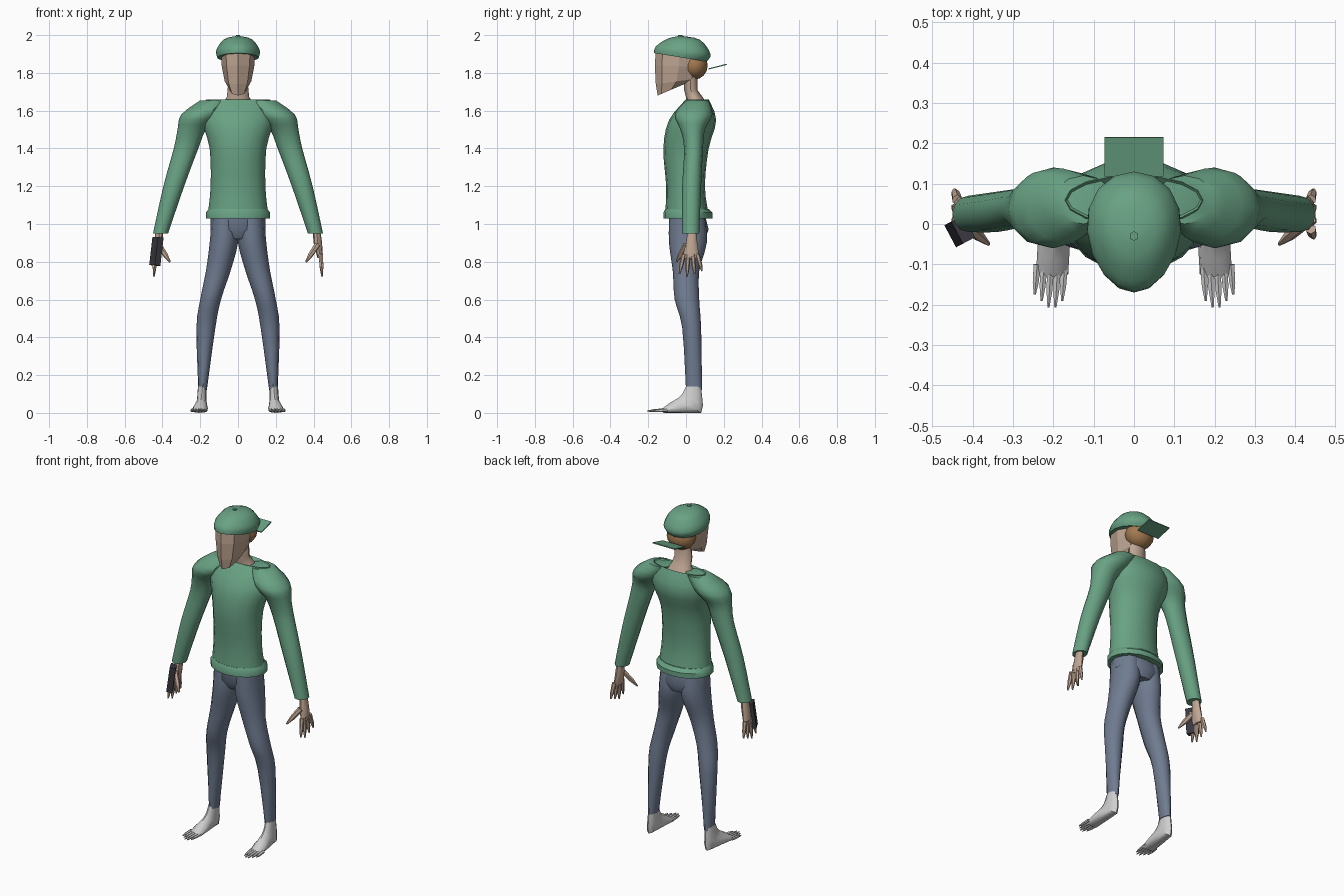
import bpy, bmesh, math
from mathutils import Vector

if "Cube" in bpy.data.objects:
    bpy.data.objects.remove(bpy.data.objects["Cube"])


def material(name, *colour):
    mat = bpy.data.materials.new(name)
    mat.use_nodes = True
    mat.diffuse_color = (*colour, 1)
    mat.node_tree.nodes["Principled BSDF"].inputs["Base Color"].default_value = (*colour, 1)
    return mat


GREEN = material("green cloth", .14, .36, .23)
DENIM = material("blue denim", .16, .2, .28)
SKIN = material("skin", .52, .38, .29)
WHITE = material("pale grey", .62, .62, .62)
HAIR = material("brown hair", .36, .19, .08)
DARK = material("dark plastic", .04, .04, .05)


def blend(before, start, end, after, t):
    """Point on a smooth curve through start and end."""
    bend = 2 * before - 5 * start + 4 * end - after
    twist = 3 * start - 3 * end + after - before
    return start + t / 2 * (end - before + t * (bend + t * twist))


def smooth_rings(rings, steps=3):
    """Add flowing in-between rings."""
    padded = [rings[0], *rings, rings[-1]]
    result = []
    for group in zip(padded, padded[1:], padded[2:], padded[3:]):
        for step in range(steps):
            result.append([blend(*points, step / steps) for points in zip(*group)])
    return result + [rings[-1]]


def soften(ob):
    bpy.ops.object.select_all(action="DESELECT")
    ob.select_set(True)
    bpy.context.view_layer.objects.active = ob
    bpy.ops.object.shade_smooth_by_angle(angle=math.radians(40))


def loft(name, rings, mat, sides=12, smooth=True, taper=0, sunken=0):
    """Skin over rings, each given as centre and two half axes."""
    bm = bmesh.new()
    loops = []
    for centre, across, along in rings:
        loop = []
        for side in range(sides):
            angle = math.tau * side / sides
            width = math.cos(angle) * (1 + taper * math.sin(angle))
            loop.append(bm.verts.new(centre + across * width + along * math.sin(angle)))
        loops.append(loop)
    for lower, upper in zip(loops, loops[1:]):
        for side in range(sides):
            bm.faces.new((lower[side - 1], lower[side], upper[side], upper[side - 1]))
    bm.faces.new(loops[0])
    top = bm.faces.new(loops[-1])
    bmesh.ops.recalc_face_normals(bm, faces=bm.faces)
    if sunken:
        bmesh.ops.inset_region(bm, faces=[top], thickness=sunken, depth=-sunken)
    mesh = bpy.data.meshes.new(name)
    bm.to_mesh(mesh)
    bm.free()
    mesh.materials.append(mat)
    ob = bpy.data.objects.new(name, mesh)
    bpy.context.collection.objects.link(ob)
    if smooth:
        soften(ob)


def limb(rows, sign):
    """Level rings from height, outer x, inner x, front and back."""
    return [(Vector((sign * (outer + inner) / 2, (front + back) / 2, height)),
             Vector((sign * (outer - inner) / 2, 0, 0)),
             Vector((0, (back - front) / 2, 0)))
            for height, outer, inner, front, back in rows]


def trunk(rows):
    """Centred level rings from height, half width, front and back."""
    return limb([(height, width, -width, front, back) for height, width, front, back in rows], 1)


def tilted(rows, spread=0):
    """Tilted rings from half width, front y and z, back y and z."""
    rings = []
    for width, front_y, front_z, back_y, back_z in rows:
        front = Vector((spread * (.19 - front_y / 10), front_y, front_z))
        back = Vector((front.x, back_y, back_z))
        rings.append(((front + back) / 2, Vector((width, 0, 0)), (back - front) / 2))
    return rings


def digit(name, sign, base, tip, radius, mat):
    """Tapered finger or toe from base to tip."""
    base, tip = (Vector((sign * x, y, z)) for x, y, z in (base, tip))
    across = (tip - base).cross(Vector((1, 0, 0))).normalized() * radius
    along = (tip - base).normalized().cross(across)
    middle = base.lerp(tip, .6)
    loft(name, [(base, across, along), (middle, across * .85, along * .85),
                (tip, across * .3, along * .3)], mat, sides=6)


def finish_primitive(name, mat):
    ob = bpy.context.object
    ob.name = name
    ob.data.materials.append(mat)
    return ob


def box(name, location, size, rotation, mat):
    bpy.ops.mesh.primitive_cube_add(size=1, location=location, rotation=rotation, scale=size)
    finish_primitive(name, mat)


# Shirt with a sunken wide neckline and a rolled hem
loft("shirt_body", smooth_rings(trunk([
    (1.05, .16, -.11, .12), (1.2, .145, -.105, .1), (1.4, .15, -.12, .12),
    (1.55, .19, -.09, .16), (1.66, .17, 0, .12)])), GREEN, sides=16, sunken=.02)
loft("shirt_hem", trunk([(1.03, .17, -.12, .14), (1.06, .17, -.12, .14),
                         (1.08, .155, -.11, .12)]), GREEN, sides=16)

# Neck and faceted head
loft("neck", trunk([(1.63, .09, 0, .11), (1.67, .06, 0, .09),
                    (1.71, .055, -.01, .06), (1.8, .05, -.01, .06)]), SKIN)
loft("head", tilted([
    (.045, -.15, 1.68, -.01, 1.74), (.07, -.16, 1.74, .06, 1.77),
    (.086, -.165, 1.84, .09, 1.83), (.09, -.16, 1.92, .09, 1.9)]), SKIN, sides=8, smooth=False)

# Hair under the back of the cap
bpy.ops.mesh.primitive_uv_sphere_add(segments=12, ring_count=8, location=(0, .045, 1.84),
                                     scale=(.085, .07, .075))
soften(finish_primitive("hair", HAIR))

# Backward cap with button and flat brim
loft("cap", smooth_rings(tilted([
    (.11, -.17, 1.905, .11, 1.86), (.115, -.16, 1.94, .13, 1.9),
    (.075, -.1, 1.98, .075, 1.975), (.01, -.04, 1.995, -.02, 1.995)])), GREEN, sides=16, taper=.12)
bpy.ops.mesh.primitive_cylinder_add(vertices=6, radius=.012, depth=.01, location=(0, -.03, 1.995))
finish_primitive("cap_button", GREEN)
box("cap_brim", (0, .167, 1.833), (.146, .1, .006), (.25, 0, 0), GREEN)

# Trouser seat
loft("trouser_hips", trunk([(1.05, .145, -.09, .1), (.97, .145, -.09, .12),
                            (.92, .09, -.06, .1)]), DENIM, sides=16)

for side, sign in (("left", 1), ("right", -1)):
    # Sleeve from cuff to shoulder
    loft(side + "_sleeve", smooth_rings(limb([
        (.95, .45, .37, -.02, .07), (1.2, .395, .285, -.02, .08), (1.4, .34, .21, -.01, .09),
        (1.5, .32, .17, -.03, .1), (1.58, .3, .1, -.06, .14), (1.655, .2, .05, 0, .12)], sign)), GREEN)

    # Hand with spread fingers and thumb
    loft(side + "_palm", limb([
        (.97, .435, .395, .01, .055), (.9, .445, .4, 0, .06), (.82, .45, .42, -.02, .07)], sign), SKIN, sides=8)
    for finger in range(4):
        base = (.438, finger * .024 - .012, .84)
        tip = (.445, finger * .04 - .035, .72 + .015 * abs(finger - 1))
        digit(f"{side}_finger_{finger + 1}", sign, base, tip, .013, SKIN)
    digit(side + "_thumb", sign, (.42, 0, .89), (.36, -.05, .8), .016, SKIN)

    # Trouser leg from hip to ankle
    loft(side + "_trouser_leg", smooth_rings(limb([
        (1.03, .14, 0, -.09, .1), (.9, .15, 0, -.09, .11), (.75, .17, .04, -.07, .07),
        (.6, .2, .09, -.06, .07), (.45, .22, .12, -.02, .08), (.12, .21, .165, 0, .085)], sign)), DENIM)

    # Foot bending from ankle to toe line
    loft(side + "_foot", tilted([
        (.022, 0, .14, .08, .14), (.025, -.02, .1, .09, .04), (.03, -.04, .08, .08, 0),
        (.04, -.09, .05, -.02, 0), (.04, -.13, .02, -.12, 0)], sign), WHITE)
    for toe in range(5):
        x = .172 + toe * .017
        digit(f"{side}_toe_{toe + 1}", sign, (x, -.1, .015),
              (x + .006, .016 * abs(toe - 1.5) - .215, .01), .01, WHITE)

# Handheld phone beside the right hand
box("phone", (-.432, -.018, .855), (.034, .062, .15), (0, .13, .49), DARK)
